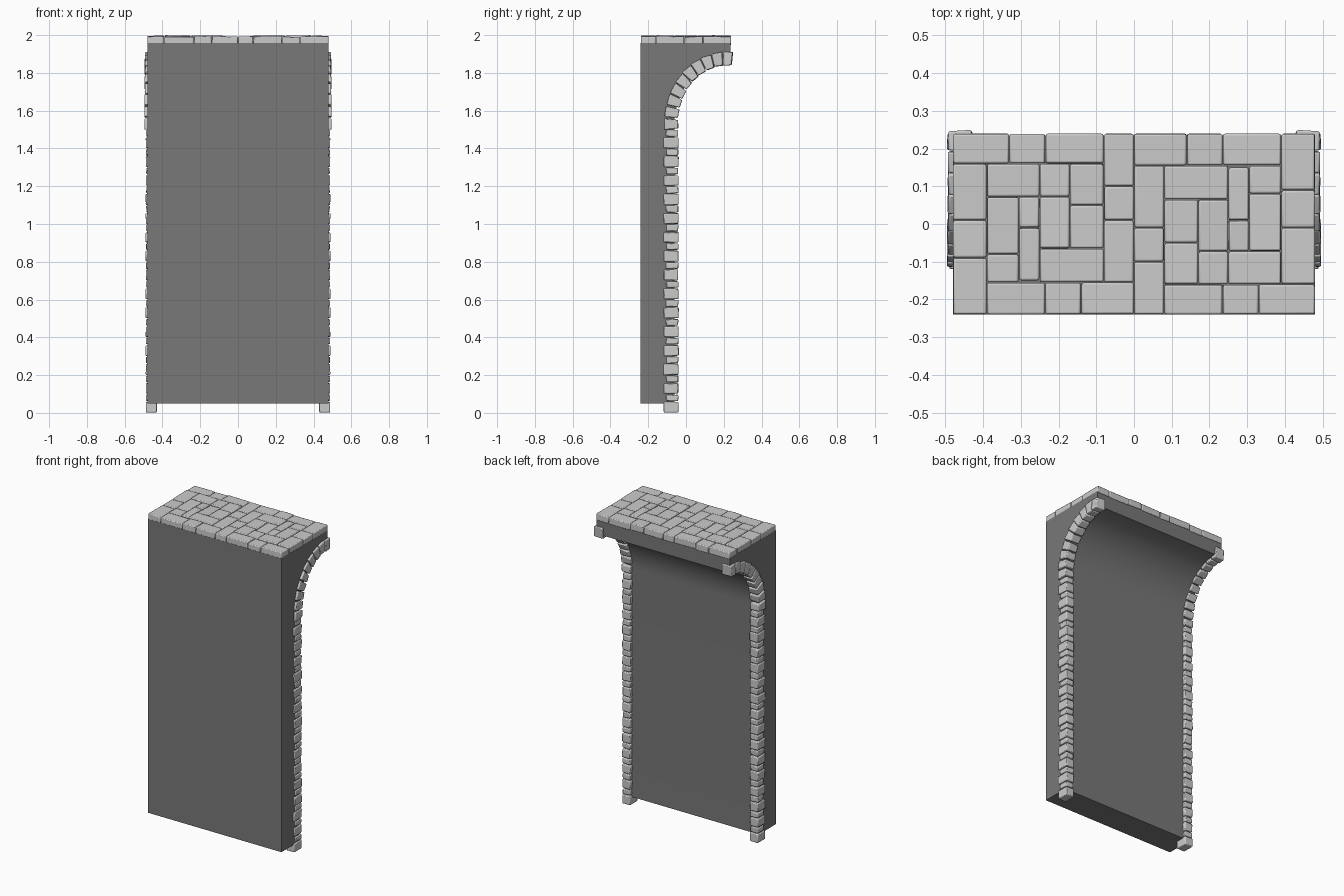
import bpy, bmesh, math, random
from mathutils import Vector, Matrix

if "Cube" in bpy.data.objects:
    bpy.data.objects.remove(bpy.data.objects["Cube"])

random.seed(4)
CY, CZ = 0.24, 1.53          # centre of the cove curve


def finish(name, bm, bevel=0.0, mirror=False, mat=None):
    bmesh.ops.recalc_face_normals(bm, faces=bm.faces)
    me = bpy.data.meshes.new(name)
    bm.to_mesh(me)
    bm.free()
    ob = bpy.data.objects.new(name, me)
    bpy.context.collection.objects.link(ob)
    if mat:
        me.materials.append(mat)
    if mirror:
        ob.modifiers.new("mirror", 'MIRROR')
    if bevel:
        b = ob.modifiers.new("bevel", 'BEVEL')
        b.width, b.segments = bevel, 2
    bpy.ops.object.select_all(action='DESELECT')
    ob.select_set(True)
    bpy.context.view_layer.objects.active = ob
    bpy.ops.object.shade_smooth_by_angle(angle=math.radians(35))
    return ob


def block(bm, size, matrix, jitter=0.0, taper=1.0):
    vs = bmesh.ops.create_cube(bm, size=1)["verts"]
    for v in vs:
        v.co = Vector([c * s for c, s in zip(v.co, size)])
        if v.co.y > 0:
            v.co.z *= taper
        v.co += Vector([random.uniform(-jitter, jitter) for _ in range(3)])
        v.co = matrix @ v.co


# Wall panel: side profile with a cove sweeping out to the top, extruded in x
dark = bpy.data.materials.new("dark_wall")
dark.diffuse_color = (0.19, 0.19, 0.19, 1)
dark.use_nodes = True
dark.node_tree.nodes["Principled BSDF"].inputs["Base Color"].default_value = dark.diffuse_color
profile = [(0.235, 1.957), (-0.24, 1.957), (-0.24, 0.05), (-0.062, 0.05)]
for i in range(17):
    a = math.pi / 2 * i / 16
    profile.append((CY - 0.005 - 0.297 * math.cos(a), CZ + 0.33 * math.sin(a)))
bm = bmesh.new()
face = bm.faces.new([bm.verts.new((-0.48, y, z)) for y, z in profile])
ext = bmesh.ops.extrude_face_region(bm, geom=[face])
bmesh.ops.translate(bm, vec=(0.96, 0, 0),
                    verts=[g for g in ext["geom"] if isinstance(g, bmesh.types.BMVert)])
finish("wall_panel", bm, mat=dark)

# Edge stones: alternating large and small up the wall, then fanned round the cove
bm = bmesh.new()
for k in range(15):
    z = 0.03 + 0.1 * k
    block(bm, (0.058, 0.078, 0.056), Matrix.Translation((0.459, -0.079, z)), 0.002 if k else 0)
    block(bm, (0.054, 0.064, 0.034), Matrix.Translation((0.459, -0.073, z + 0.05)), 0.002)
for i in range(10):
    a = math.radians(90) * i / 9
    ny, nz = -math.cos(a), math.sin(a)
    y = CY - 0.02 * (i / 9) + 0.316 * ny
    z = CZ + 0.345 * nz
    rot = Matrix.Rotation(-a, 4, 'X')
    block(bm, (0.064, 0.07, 0.056), Matrix.Translation((0.461, y, z)) @ rot, 0.003, 0.8)
finish("edge_stones", bm, 0.005, mirror=True)

# Paving: one half as rectangles (x0, y0, x1, y1), in hundredths; other half is turned 180 degrees
tiles = [(-48, 16, -33, 24), (-33, 16, -23.5, 24), (-23.5, 16, -8, 24), (-8, 10, 0, 24),
         (-48, 1, -39, 16), (-39, 7.2, -25, 16), (-25, 7.2, -17, 16), (-17, 5, -8, 16),
         (-39, -8, -30.5, 7.2), (-30.5, -1, -25, 7.2), (-30.5, -15, -25, -1),
         (-25, -6.5, -17, 7.2), (-17, -6.5, -8, 5), (-8, 1, 0, 10), (-8, -15.5, 0, 1),
         (-25, -15.5, -8, -6.5), (-48, -9, -39, 1), (-48, -24, -39, -9),
         (-39, -15.5, -30.5, -8), (-39, -24, -23.5, -15.5), (-23.5, -24, -14, -15.5),
         (-14, -24, 0, -15.5)]
bm = bmesh.new()
for x0, y0, x1, y1 in tiles:
    cx, cy = (x0 + x1) / 200, (y0 + y1) / 200
    w, d = (x1 - x0) / 100 - 0.002, (y1 - y0) / 100 - 0.002
    top = random.uniform(1.991, 1.998)
    tilt = (Matrix.Rotation(random.uniform(-0.03, 0.03), 4, 'X')
            @ Matrix.Rotation(random.uniform(-0.03, 0.03), 4, 'Y'))
    for turn in (0, math.pi):
        m = Matrix.Rotation(turn, 4, 'Z') @ Matrix.Translation((cx, cy, top - 0.022)) @ tilt
        block(bm, (w, d, 0.044), m)
finish("paving_stones", bm, 0.005)
